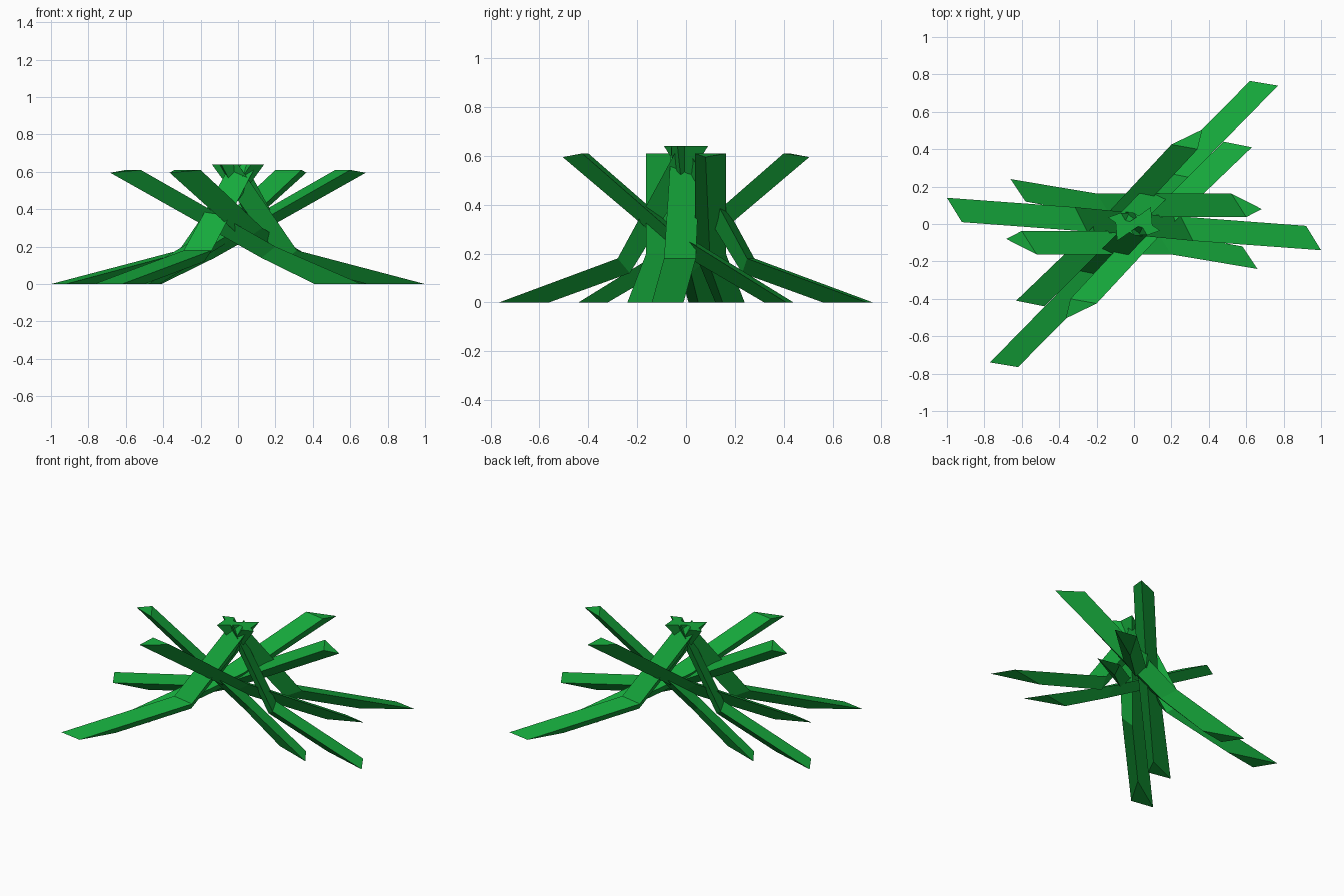
import bpy, bmesh
from mathutils import Matrix, Vector
from math import pi

if "Cube" in bpy.data.objects:
    bpy.data.objects.remove(bpy.data.objects["Cube"])

green = bpy.data.materials.new("leaf_green")
green.diffuse_color = (0.008, 0.4, 0.045, 1)
green.use_nodes = True
green.node_tree.nodes["Principled BSDF"].inputs["Base Color"].default_value = green.diffuse_color


def blade(name, sections, turn):
    """Bent triangular prism: each section is two upper edges and one keel point."""
    bm = bmesh.new()
    rings = [[bm.verts.new(Vector(p)) for p in s] for s in sections]
    for a, b in zip(rings, rings[1:]):
        for i in range(3):
            j = (i + 1) % 3
            bm.faces.new((a[i], a[j], b[j], b[i]))
    bm.faces.new(rings[0])
    bm.faces.new(rings[-1])
    bm.transform(Matrix.Rotation(turn, 4, 'Z'))
    bmesh.ops.recalc_face_normals(bm, faces=bm.faces)
    me = bpy.data.meshes.new(name)
    bm.to_mesh(me)
    bm.free()
    me.materials.append(green)
    bpy.context.collection.objects.link(bpy.data.objects.new(name, me))


# sections run from the upper tip, through the bend, to the ground tip
blades = {
    # steep blades folding outward low down
    "tall_side_blade": [
        [(-0.07, 0.06, 0.64), (0.00, -0.06, 0.64), (-0.14, 0.035, 0.64)],
        [(0.25, 0.04, 0.18), (0.315, -0.09, 0.18), (0.237, -0.02, 0.12)],
        [(0.92, -0.01, 0), (1.00, -0.14, 0), (0.69, -0.05, 0)]],
    "tall_diagonal_blade": [
        [(-0.10, 0.03, 0.64), (0.04, 0.00, 0.64), (-0.09, -0.09, 0.64)],
        [(0.14, 0.28, 0.18), (0.29, 0.25, 0.18), (0.18, 0.23, 0.12)],
        [(0.62, 0.765, 0), (0.77, 0.74, 0), (0.50, 0.56, 0)]],
    # flatter blades crossing the middle
    "crossing_side_blade": [
        [(0.52, 0.163, 0.61), (0.60, 0.037, 0.61), (0.683, 0.08, 0.595)],
        [(-0.20, 0.163, 0.20), (-0.12, 0.037, 0.20), (-0.125, 0.10, 0.14)],
        [(-0.66, 0.24, 0), (-0.58, 0.12, 0), (-0.41, 0.15, 0)]],
    "crossing_diagonal_blade": [
        [(0.20, 0.425, 0.61), (0.34, 0.40, 0.61), (0.365, 0.505, 0.595)],
        [(-0.13, 0.07, 0.30), (0.01, 0.045, 0.30), (-0.035, 0.08, 0.235)],
        [(-0.63, -0.41, 0), (-0.48, -0.44, 0), (-0.42, -0.32, 0)]],
}
for name, sections in blades.items():
    for k in range(2):
        blade(f"{name}_{k + 1}", sections, k * pi)
